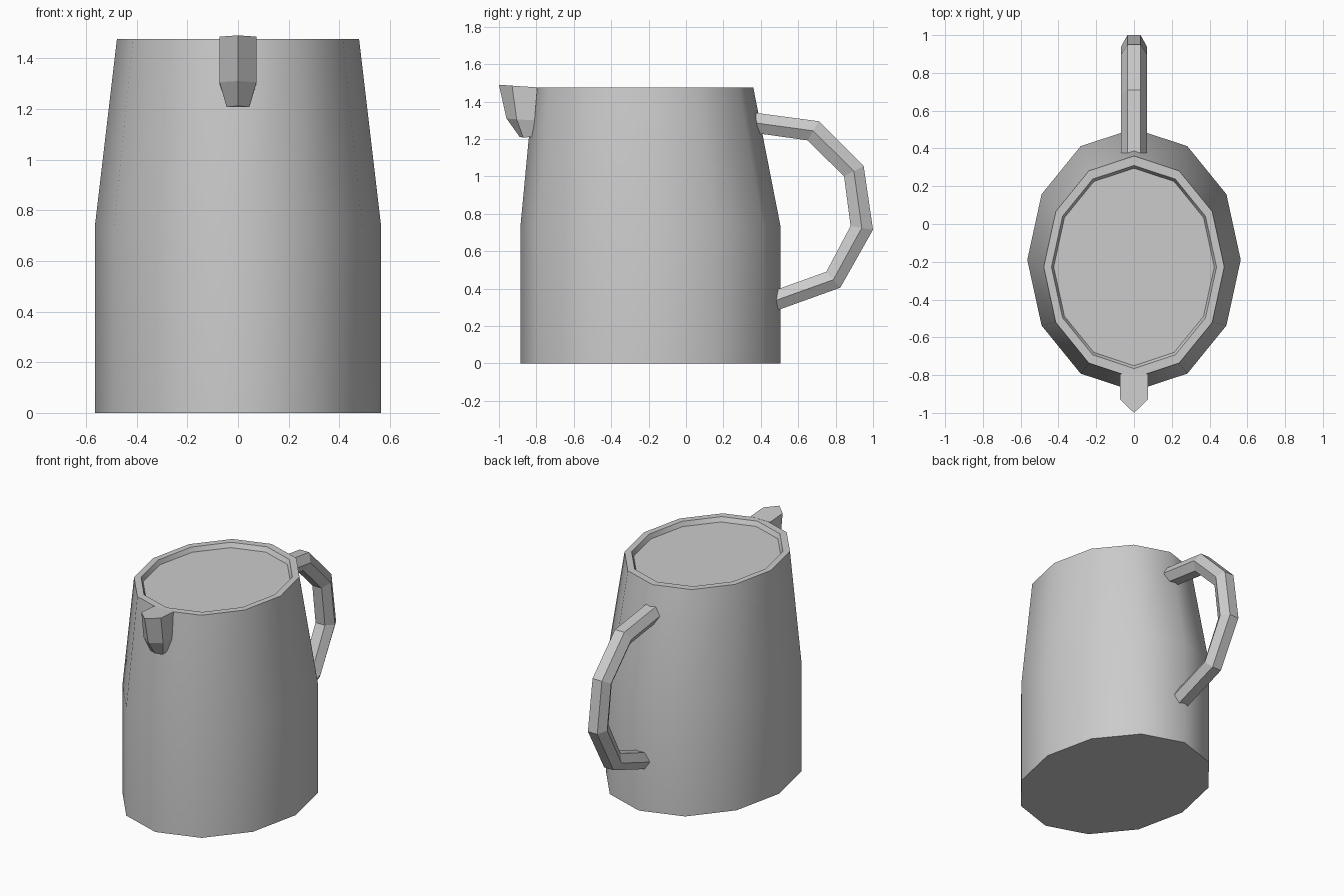
import bpy, bmesh
from math import sin, cos, pi, radians

cube = bpy.data.objects.get("Cube")
if cube:
    bpy.data.objects.remove(cube, do_unlink=True)

grey = bpy.data.materials.new("plain_grey")
grey.use_nodes = True
grey.diffuse_color = (0.6, 0.6, 0.6, 1)
grey.node_tree.nodes["Principled BSDF"].inputs["Base Color"].default_value = (0.6, 0.6, 0.6, 1)


def loft(name, rings, smooth_angle=None):
    """Skin a list of closed rings and cap both ends."""
    bm = bmesh.new()
    loops = [[bm.verts.new(p) for p in ring] for ring in rings]
    for a, b in zip(loops, loops[1:]):
        n = len(a)
        for i in range(n):
            j = (i + 1) % n
            bm.faces.new((a[i], a[j], b[j], b[i]))
    bm.faces.new(loops[0])
    bm.faces.new(loops[-1])
    bmesh.ops.recalc_face_normals(bm, faces=bm.faces)
    mesh = bpy.data.meshes.new(name)
    bm.to_mesh(mesh)
    bm.free()
    mesh.materials.append(grey)
    obj = bpy.data.objects.new(name, mesh)
    bpy.context.collection.objects.link(obj)
    if smooth_angle:
        bpy.ops.object.select_all(action='DESELECT')
        obj.select_set(True)
        bpy.context.view_layer.objects.active = obj
        bpy.ops.object.shade_smooth_by_angle(angle=radians(smooth_angle))
    return obj


def oval(rx, front, back, z, sides=12):
    """Twelve-sided oval between a front and a back y."""
    mid, ry = (front + back) / 2, (back - front) / 2
    return [(rx * cos(2 * pi * i / sides), mid + ry * sin(2 * pi * i / sides), z)
            for i in range(sides)]


# Body: straight lower half, leaning upper half, rim and sunken top
loft("jug_body", [
    oval(0.565, -0.885, 0.505, 0),
    oval(0.565, -0.885, 0.505, 0.735),
    oval(0.478, -0.815, 0.36, 1.475),
    oval(0.437, -0.765, 0.31, 1.475),
    oval(0.425, -0.75, 0.295, 1.445),
], 45)

# Spout: pointed prism narrowing downward (half width, tip y, side y, back y, tip z, back z)
spout_levels = [
    (0.045, -0.89, -0.87, -0.82, 1.212, 1.212),
    (0.073, -0.96, -0.905, -0.81, 1.31, 1.30),
    (0.073, -1.0, -0.93, -0.795, 1.49, 1.476),
]
loft("spout", [
    [(0, tip, zt), (w, side, zt - 0.005), (w, back, zb), (-w, back, zb), (-w, side, zt - 0.005)]
    for w, tip, side, back, zt, zb in spout_levels
])

# Handle: hexagonal bar swept along its outer and inner outlines (y, z)
outer = [(0.37, 1.34), (0.71, 1.295), (0.95, 1.055), (1.0, 0.715), (0.825, 0.405), (0.485, 0.283)]
inner = [(0.385, 1.23), (0.65, 1.193), (0.845, 1.0), (0.88, 0.735), (0.75, 0.49), (0.485, 0.395)]
rings = []
for (oy, oz), (iy, iz) in zip(outer, inner):
    my, mz = (oy + iy) / 2, (oz + iz) / 2
    rings.append([(0.035, oy, oz), (0.068, my, mz), (0.035, iy, iz),
                  (-0.035, iy, iz), (-0.068, my, mz), (-0.035, oy, oz)])
loft("handle", rings)
